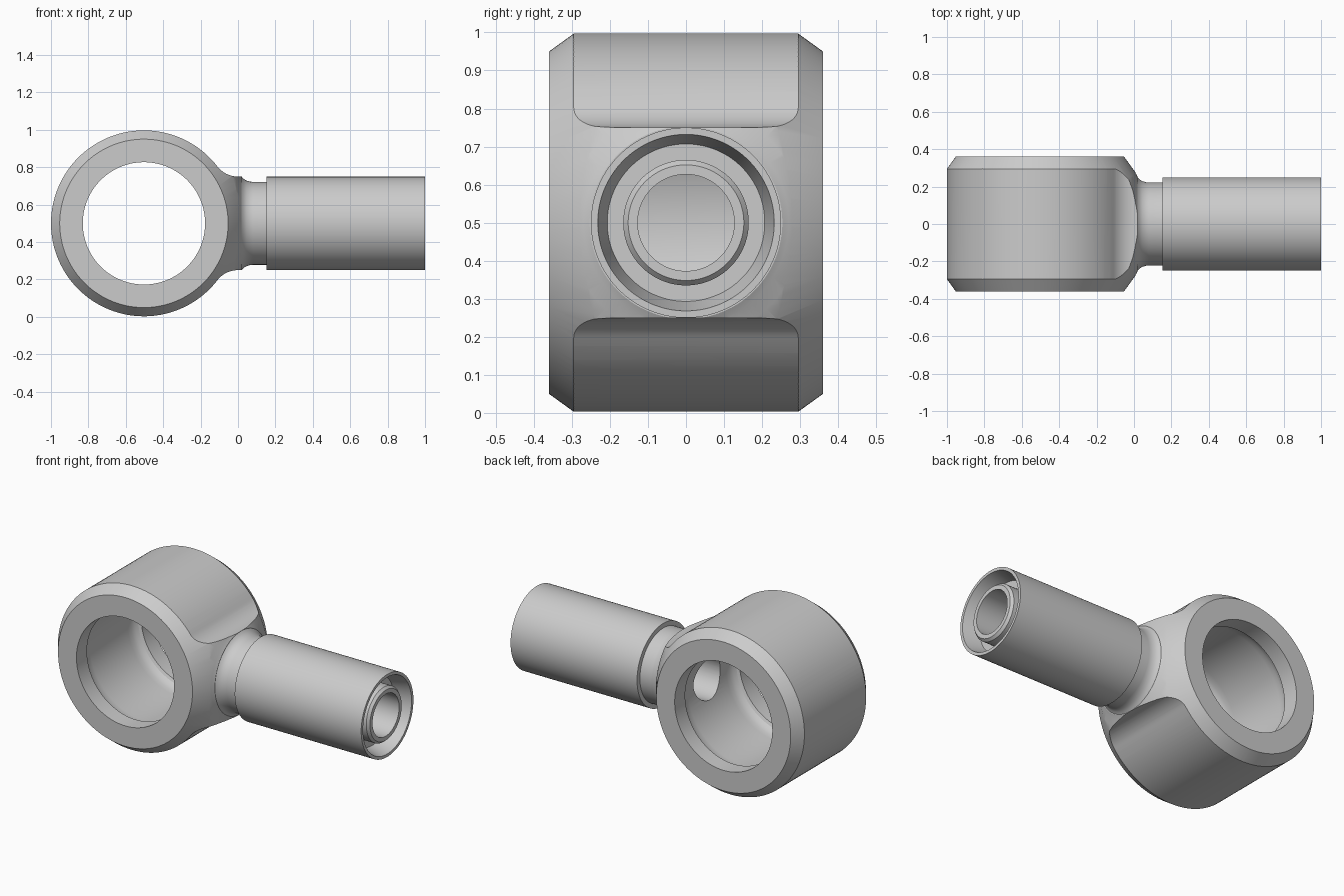
import bpy, bmesh, math
from mathutils import Vector

cube = bpy.data.objects.get("Cube")
if cube:
    bpy.data.objects.remove(cube, do_unlink=True)

RING_X, MID_Z, RING_R, DEPTH = -0.503, 0.5, 0.497, 0.36
BOSS = 0.25          # half height of the boss beside the ring
BORE = 0.127

steel = bpy.data.materials.new("grey_steel")
steel.use_nodes = True
steel.diffuse_color = (0.6, 0.6, 0.6, 1)
steel.node_tree.nodes["Principled BSDF"].inputs["Base Color"].default_value = (0.6, 0.6, 0.6, 1)


def finish(name, bm):
    bmesh.ops.recalc_face_normals(bm, faces=bm.faces)
    mesh = bpy.data.meshes.new(name)
    bm.to_mesh(mesh)
    bm.free()
    mesh.materials.append(steel)
    obj = bpy.data.objects.new(name, mesh)
    bpy.context.collection.objects.link(obj)
    return obj


def lathe(name, profile, axis="x", closed=False, n=96):
    """Turn (position, radius) points about the ring axis (y) or stem axis (x)."""
    bm = bmesh.new()
    rings = []
    for p, r in profile:
        ring = []
        for i in range(n):
            t = math.tau * (i + 0.5) / n
            u, v = r * math.cos(t), r * math.sin(t)
            co = (p, u, MID_Z + v) if axis == "x" else (RING_X + u, p, MID_Z + v)
            ring.append(bm.verts.new(co))
        rings.append(ring)
    pairs = list(zip(rings, rings[1:]))
    if closed:
        pairs.append((rings[-1], rings[0]))
    else:
        bm.faces.new(rings[0])
        bm.faces.new(rings[-1])
    for a, b in pairs:
        for i in range(n):
            j = (i + 1) % n
            bm.faces.new((a[i], a[j], b[j], b[i]))
    return finish(name, bm)


def combine(obj, other, operation):
    mod = obj.modifiers.new("combine", "BOOLEAN")
    mod.operation, mod.solver, mod.object = operation, "EXACT", other
    bpy.context.view_layer.objects.active = obj
    bpy.ops.object.modifier_apply(modifier=mod.name)
    bpy.data.objects.remove(other, do_unlink=True)


def smooth(obj):
    bpy.ops.object.select_all(action="DESELECT")
    obj.select_set(True)
    bpy.context.view_layer.objects.active = obj
    bpy.ops.object.shade_smooth_by_angle(angle=math.radians(25))


# Ring body outline: circle blended into the boss by tangent fillets
fillet = 0.139
centre = Vector((0.503, BOSS + fillet))
join = math.atan2(centre.y, centre.x)
upper = [(0.02, BOSS)]
for i in range(13):
    t = -math.pi / 2 - (math.pi / 2 - join) * i / 12
    upper.append((RING_X + centre.x + fillet * math.cos(t), centre.y + fillet * math.sin(t)))
for i in range(1, 49):
    t = join + (math.pi - join) * i / 48
    upper.append((RING_X + RING_R * math.cos(t), RING_R * math.sin(t)))
outline = upper + [(x, -z) for x, z in reversed(upper[:-1])]

bm = bmesh.new()
face = bm.faces.new([bm.verts.new((x, -DEPTH, MID_Z + z)) for x, z in outline])
ext = bmesh.ops.extrude_face_region(bm, geom=[face])
bmesh.ops.translate(bm, vec=(0, 2 * DEPTH, 0),
                    verts=[v for v in ext["geom"] if isinstance(v, bmesh.types.BMVert)])
body = finish("ring_body", bm)

# Chamfer both faces with a double cone, then round the boss toward the stem
combine(body, lathe("chamfer_tool", [(-0.37, 0.443), (0, 0.71), (0.37, 0.443)], "y", n=128), "INTERSECT")
flare = [(-1.2, 1.2), (-0.2, 0.8), (-0.12, 0.51), (-0.07, 0.42), (-0.035, 0.36),
         (-0.008, 0.31), (0.01, 0.27), (0.025, 0.245)]
combine(body, lathe("flare_tool", flare), "INTERSECT")

# Neck
neck = [(-0.1, 0.2), (0.0, 0.246), (0.02, 0.2495), (0.03, 0.238), (0.045, 0.229), (0.065, 0.223),
        (0.08, 0.222), (0.2, 0.222)]
combine(body, lathe("neck_tool", neck), "UNION")

# Ring hole with an internal groove, and the stem bore
half = [(0.5, 0.327), (0.26, 0.327), (0.252, 0.343), (0.235, 0.355), (0.21, 0.362), (0.18, 0.364)]
hole = [(-p, r) for p, r in half] + list(reversed(half))
combine(body, lathe("hole_tool", hole, "y"), "DIFFERENCE")
combine(body, lathe("bore_tool", [(-0.4, BORE), (0.3, BORE)]), "DIFFERENCE")
smooth(body)

# Crimp sleeve with a recessed mouth
sleeve = [(0.153, 0.15), (0.153, 0.25), (1.0, 0.25), (1.0, 0.232), (0.9, 0.207), (0.9, 0.15)]
smooth(lathe("sleeve", sleeve, closed=True))

# Inner tube with a chamfered tip
tube = [(0.18, BORE), (0.18, 0.165), (0.975, 0.165), (0.99, 0.152), (0.99, BORE)]
smooth(lathe("inner_tube", tube, closed=True))
